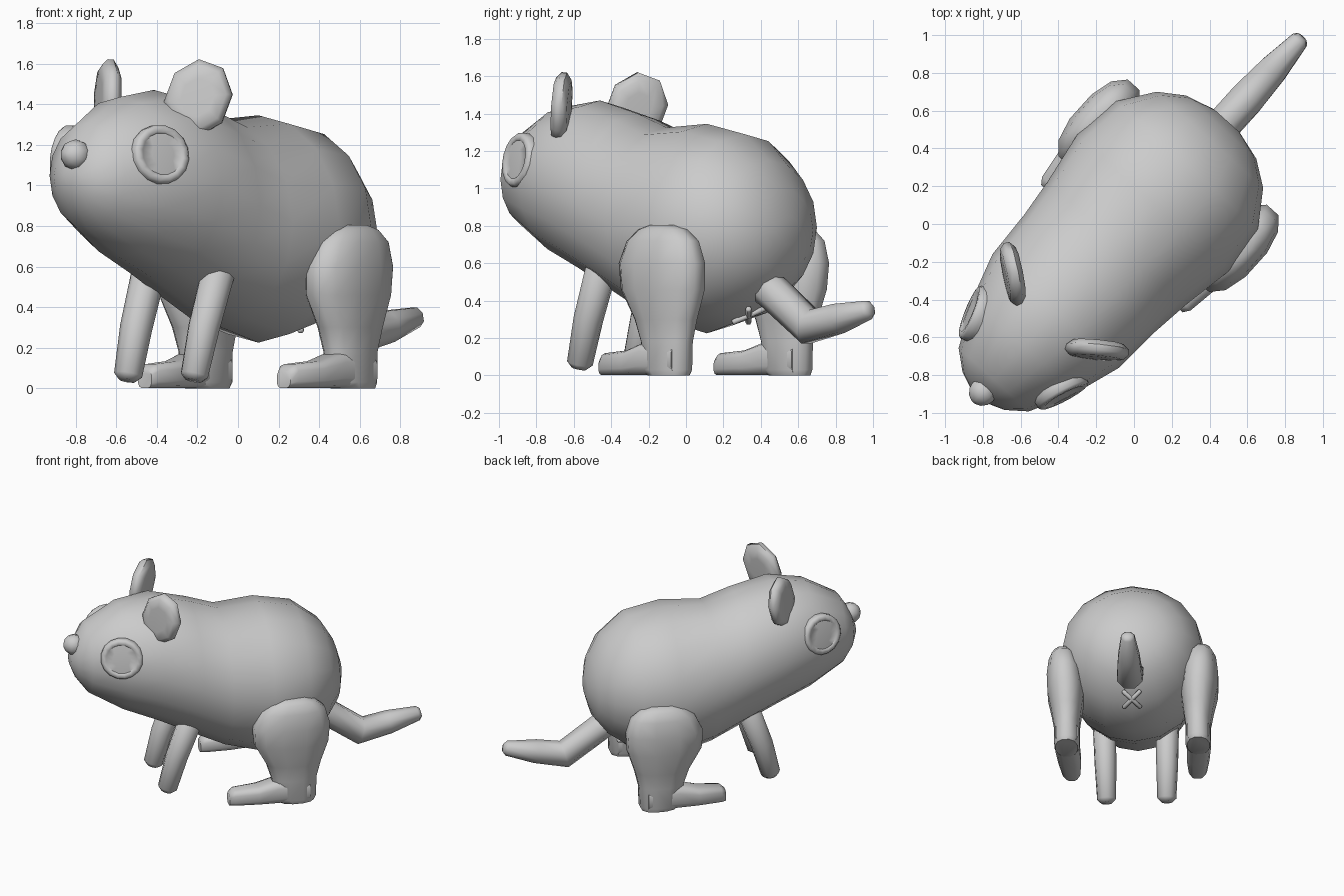
import bpy, bmesh, math
from mathutils import Matrix, Vector

cube = bpy.data.objects.get("Cube")
if cube:
    bpy.data.objects.remove(cube, do_unlink=True)

grey = bpy.data.materials.new("plain_grey")
grey.use_nodes = True
COLOUR = (0.6, 0.6, 0.6, 1)
grey.diffuse_color = COLOUR
grey.node_tree.nodes["Principled BSDF"].inputs["Base Color"].default_value = COLOUR

# Parts are built facing -y, then the whole animal is turned diagonally
TURN = Matrix.Rotation(math.radians(-42), 4, "Z")


def loft(name, rings, sides=12, power=1.0, mirror=False, angle=50, start=0.5):
    """Skin closed rings, each (centre, half axis a, half axis b), with capped ends."""
    bm = bmesh.new()
    loops = []
    for centre, a, b in rings:
        loop = []
        for i in range(sides):
            t = math.tau * (i + start) / sides
            c, s = math.cos(t), math.sin(t)
            c = math.copysign(abs(c) ** power, c)
            s = math.copysign(abs(s) ** power, s)
            p = Vector(centre) + Vector(a) * c + Vector(b) * s
            if mirror:
                p.x = -p.x
            loop.append(bm.verts.new(TURN @ p))
        loops.append(loop)
    for low, high in zip(loops, loops[1:]):
        for i in range(sides):
            j = (i + 1) % sides
            bm.faces.new((low[i], low[j], high[j], high[i]))
    bm.faces.new(loops[0])
    bm.faces.new(loops[-1])
    bmesh.ops.recalc_face_normals(bm, faces=bm.faces)
    mesh = bpy.data.meshes.new(name)
    bm.to_mesh(mesh)
    bm.free()
    mesh.materials.append(grey)
    obj = bpy.data.objects.new(name, mesh)
    bpy.context.collection.objects.link(obj)
    bpy.ops.object.select_all(action="DESELECT")
    obj.select_set(True)
    bpy.context.view_layer.objects.active = obj
    bpy.ops.object.shade_smooth_by_angle(angle=math.radians(angle))
    return obj


def tube(name, points, radii, **options):
    """Round limb along a path, with soft tips."""
    pts = [Vector(p) for p in points]
    rings = []
    for i, (p, r) in enumerate(zip(pts, radii)):
        d = (pts[min(i + 1, len(pts) - 1)] - pts[max(i - 1, 0)]).normalized()
        side = d.orthogonal().normalized()
        up = d.cross(side)
        if i == 0:
            rings.append((p - d * r * 0.4, side * r * 0.6, up * r * 0.6))
        rings.append((p, side * r, up * r))
        if i == len(pts) - 1:
            rings.append((p + d * r * 0.4, side * r * 0.6, up * r * 0.6))
    return loft(name, rings, angle=75, **options)


def disc(name, centre, normal, width, height, profile, lean=0.0, **options):
    """Turned disc: profile holds (radius fraction, offset along the normal)."""
    n = Vector(normal).normalized()
    side = Vector((0, 0, 1)).cross(n).normalized()
    up = n.cross(side)
    side, up = (Matrix.Rotation(lean, 3, n) @ v for v in (side, up))
    rings = [(Vector(centre) + n * o, side * width * f, up * height * f) for f, o in profile]
    return loft(name, rings, **options)


# Body and head in one skin: y, bottom, top, half width
BODY = [(-1.225, .99, 1.08, .06), (-1.19, .90, 1.18, .15), (-1.11, .79, 1.305, .25),
        (-.87, .645, 1.435, .37), (-.62, .54, 1.47, .45), (-.35, .405, 1.40, .465),
        (-.14, .305, 1.325, .49), (.15, .225, 1.345, .54), (.42, .30, 1.29, .505),
        (.6, .43, 1.15, .38), (.69, .55, 1.0, .25), (.735, .70, .85, .09)]
loft("body", [((0, y, (b + t) / 2), (w, 0, 0), (0, 0, (t - b) / 2)) for y, b, t, w in BODY],
     sides=16, angle=80, start=0)

# Nose ball
R = 0.077
loft("nose", [((0, -1.195 - R * math.cos(a), 1.15), (R * math.sin(a), 0, 0), (0, 0, R * math.sin(a)))
              for a in (0.15, 0.6, 1.1, 1.57, 2.1, 2.6, 3.0)], sides=10, angle=80)

# Bent tail
tube("tail", [(0, .52, .51), (0, .64, .435), (0, .89, .26), (0, 1.1, .305), (0, 1.31, .35)],
     (.095, .098, .1, .085, .053), sides=8)

# Crossed stitch below the tail
for k, s in enumerate((1, -1)):
    mid, half = Vector((0, .45, .32)), Vector((.06 * s, .055, .035))
    tube("stitch_%d" % (k + 1), [mid - half, mid + half], (.017, .017), sides=6)

# Hind legs: z, front and back y, inner and outer x
LEG = [(0, .18, .44, .40, .565), (.03, .14, .455, .385, .575), (.18, .13, .46, .385, .575),
       (.30, .09, .49, .37, .595), (.46, 0, .545, .35, .625), (.60, -.01, .555, .36, .63),
       (.72, .05, .52, .39, .615), (.78, .13, .45, .43, .585), (.805, .21, .37, .46, .55)]
# Feet: y, x, height, half width
FOOT = [(-.175, .46, .09, .045), (-.14, .462, .12, .068), (.03, .47, .135, .085),
        (.17, .48, .18, .09), (.4, .48, .17, .085)]
EAR = [(.45, -.045), (.8, -.042), (1, -.015), (1, .015), (.84, .042), (.5, .045)]
EYE = [(.9, -.08), (1, -.01), (.98, .022), (.9, .036), (.74, .036), (.7, .03), (.4, .034)]

for side, flip in (("left", False), ("right", True)):
    loft(side + "_hind_leg",
         [(((a + b) / 2, (f + r) / 2, z), ((b - a) / 2, 0, 0), (0, (r - f) / 2, 0))
          for z, f, r, a, b in LEG], power=0.88, mirror=flip)
    loft(side + "_foot", [((x, y, h / 2), (w, 0, 0), (0, 0, h / 2)) for y, x, h, w in FOOT],
         power=0.6, mirror=flip)
    tube(side + "_front_leg", [(.22, -.565, .065), (.225, -.5, .3), (.23, -.405, .56)],
         (.07, .08, .085), sides=10, mirror=flip)
    disc(side + "_ear", (.30, -.625, 1.43), (.59, -.81, .08), .165, .195, EAR,
         lean=-0.35, sides=8, mirror=flip)
    disc(side + "_eye", (.305, -.915, 1.15), (.93, -.34, .17), .155, .15, EYE,
         sides=16, mirror=flip)
